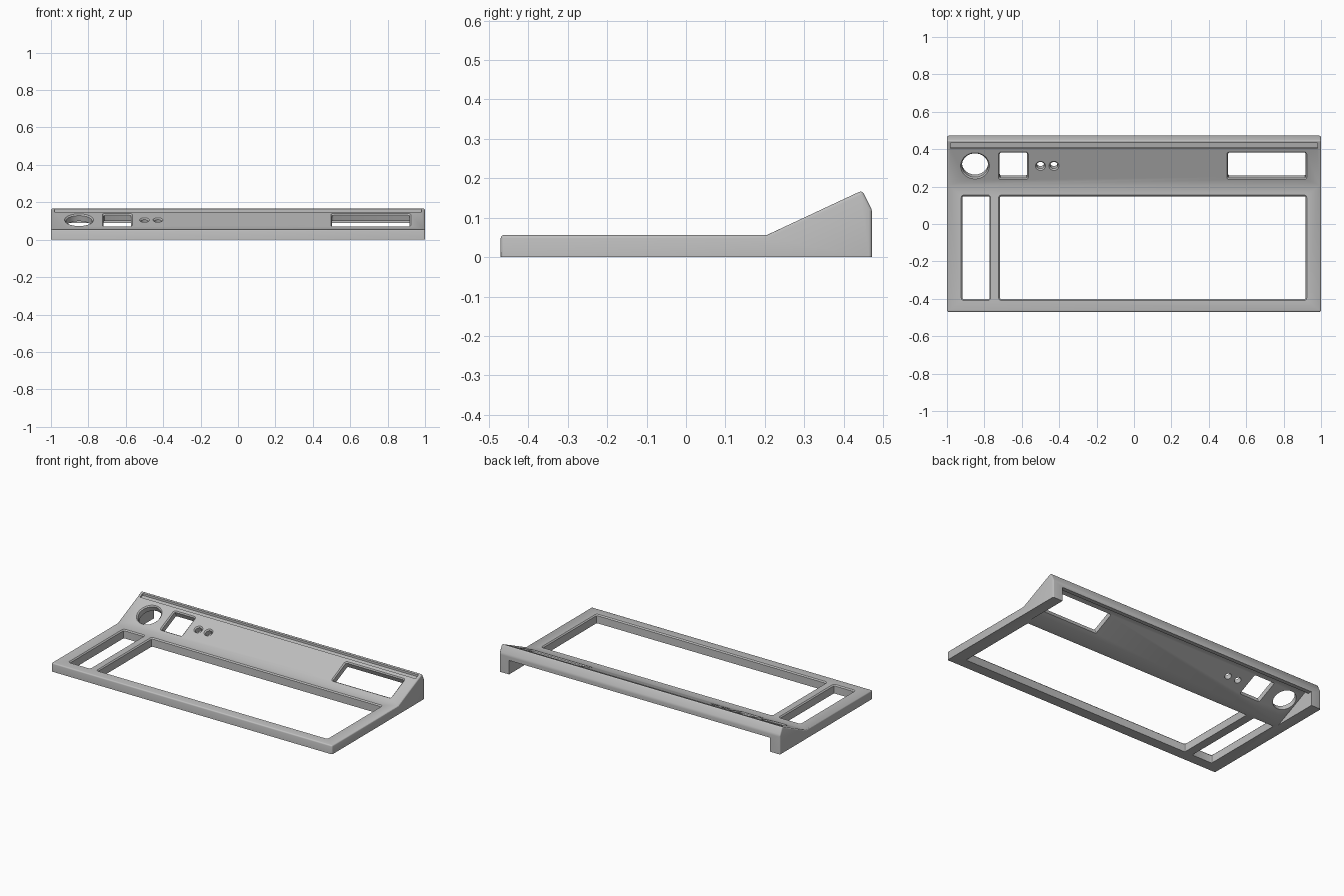
import bpy
import bmesh
from math import atan2, cos, sin, pi
from mathutils import Matrix

cube = bpy.data.objects.get("Cube")
if cube:
    bpy.data.objects.remove(cube, do_unlink=True)

grey = bpy.data.materials.new("warm_grey_plastic")
grey.use_nodes = True
colour = (0.52, 0.52, 0.52, 1)
grey.diffuse_color = colour
grey.node_tree.nodes["Principled BSDF"].inputs["Base Color"].default_value = colour

FLAT, HINGE, PEAK_Y, PEAK_Z = 0.056, 0.205, 0.447, 0.169
SLOPE = atan2(PEAK_Z - FLAT, PEAK_Y - HINGE)


def ramp_z(y):
    return FLAT + (y - HINGE) * (PEAK_Z - FLAT) / (PEAK_Y - HINGE)


def to_object(bm, name):
    bmesh.ops.recalc_face_normals(bm, faces=bm.faces)
    mesh = bpy.data.meshes.new(name)
    bm.to_mesh(mesh)
    bm.free()
    obj = bpy.data.objects.new(name, mesh)
    bpy.context.collection.objects.link(obj)
    return obj


def extrude_x(profile, half):
    """Side profile of (y, z) points swept across x."""
    bm = bmesh.new()
    face = bm.faces.new([bm.verts.new((-half, y, z)) for y, z in profile])
    out = bmesh.ops.extrude_face_region(bm, geom=[face])
    new = [v for v in out["geom"] if isinstance(v, bmesh.types.BMVert)]
    bmesh.ops.translate(bm, verts=new, vec=(2 * half, 0, 0))
    return bm


def outline(hx, hy, r, steps):
    """Rounded rectangle; a circle when r equals both half sizes."""
    pts = []
    for q, (sx, sy) in enumerate(((1, 1), (-1, 1), (-1, -1), (1, -1))):
        for i in range(steps):
            a = (q + i / steps) * pi / 2 if r >= hx else (q + i / (steps - 1)) * pi / 2
            pts.append((sx * (hx - r) + r * cos(a), sy * (hy - r) + r * sin(a)))
    return pts


def hole_cutter(name, x, y, hx, hy, r, depth, tilted, steps=4, flare=0.007):
    """Straight shaft with a flared mouth that chamfers the opening."""
    bm = bmesh.new()
    rings = []
    for z, grow in ((-depth, 0), (-flare, 0), (flare, 2 * flare)):
        pts = outline(hx + grow, hy + grow, r + grow, steps)
        rings.append([bm.verts.new((px, py, z)) for px, py in pts])
    n = len(rings[0])
    bm.faces.new(rings[0])
    bm.faces.new(rings[-1])
    for a, b in zip(rings, rings[1:]):
        for i in range(n):
            bm.faces.new((a[i], a[(i + 1) % n], b[(i + 1) % n], b[i]))
    z = ramp_z(y) if tilted else FLAT
    place = Matrix.Translation((x, y, z))
    if tilted:
        place = place @ Matrix.Rotation(SLOPE, 4, "X")
    bm.transform(place)
    return to_object(bm, name)


# Wedge shaped outer body with softened edges, sharp along the base
bm = extrude_x([(-0.47, 0), (-0.47, FLAT), (HINGE, FLAT), (PEAK_Y, PEAK_Z),
                (0.472, 0.12), (0.472, 0)], 1.0)
soft = [e for e in bm.edges if max(v.co.z for v in e.verts) > 0.01
        and not all(abs(v.co.y - HINGE) < 0.01 for v in e.verts)]
bmesh.ops.bevel(bm, geom=soft, offset=0.008, segments=3, profile=0.5, affect="EDGES")
case = to_object(bm, "keyboard_case")
case.data.materials.append(grey)

# Hollow under the ramp, open at the back below a lip
thick = 0.044
start = HINGE - (FLAT - thick) / (PEAK_Z - FLAT) * (PEAK_Y - HINGE)
cutters = [to_object(extrude_x([(start - 0.043, -0.02), (0.41, ramp_z(0.41) - thick),
                                (0.445, 0.107), (0.445, 0.09), (0.5, 0.09),
                                (0.5, -0.02)], 0.93), "rear_cavity_cutter")]

# Long stepped groove along the crest
cutters.append(to_object(extrude_x([(0.403, 0.152), (0.409, 0.143), (0.434, 0.149),
                                    (0.434, 0.18), (0.403, 0.18)], 0.982),
                         "crest_groove_cutter"))

# Key openings in the flat frame
for name, left, right in (("side_keys", -0.92, -0.77), ("main_keys", -0.72, 0.92)):
    cutters.append(hole_cutter(name + "_cutter", (left + right) / 2, -0.127,
                               (right - left) / 2 - 0.003, 0.275, 0.008, 0.1, False))

# Openings in the sloping panel: dial, square button, two lamps, display
for name, x, hx, hy, r, steps in (
        ("dial", -0.85, 0.07, 0.07, 0.07, 12),
        ("button", -0.645, 0.073, 0.075, 0.008, 4),
        ("lamp_a", -0.5, 0.02, 0.02, 0.02, 6),
        ("lamp_b", -0.428, 0.02, 0.02, 0.02, 6),
        ("display", 0.71, 0.207, 0.075, 0.008, 4)):
    cutters.append(hole_cutter(name + "_cutter", x, 0.311, hx, hy, r, 0.055, True, steps))

# Cut everything out, then discard the cutters
bpy.context.view_layer.objects.active = case
for cutter in cutters:
    cutter.hide_render = True
    mod = case.modifiers.new(cutter.name, "BOOLEAN")
    mod.operation = "DIFFERENCE"
    mod.solver = "EXACT"
    mod.object = cutter
    bpy.ops.object.modifier_apply(modifier=mod.name)
    bpy.data.objects.remove(cutter, do_unlink=True)

bpy.ops.object.select_all(action="DESELECT")
case.select_set(True)
bpy.ops.object.shade_smooth_by_angle(angle=pi / 6)
